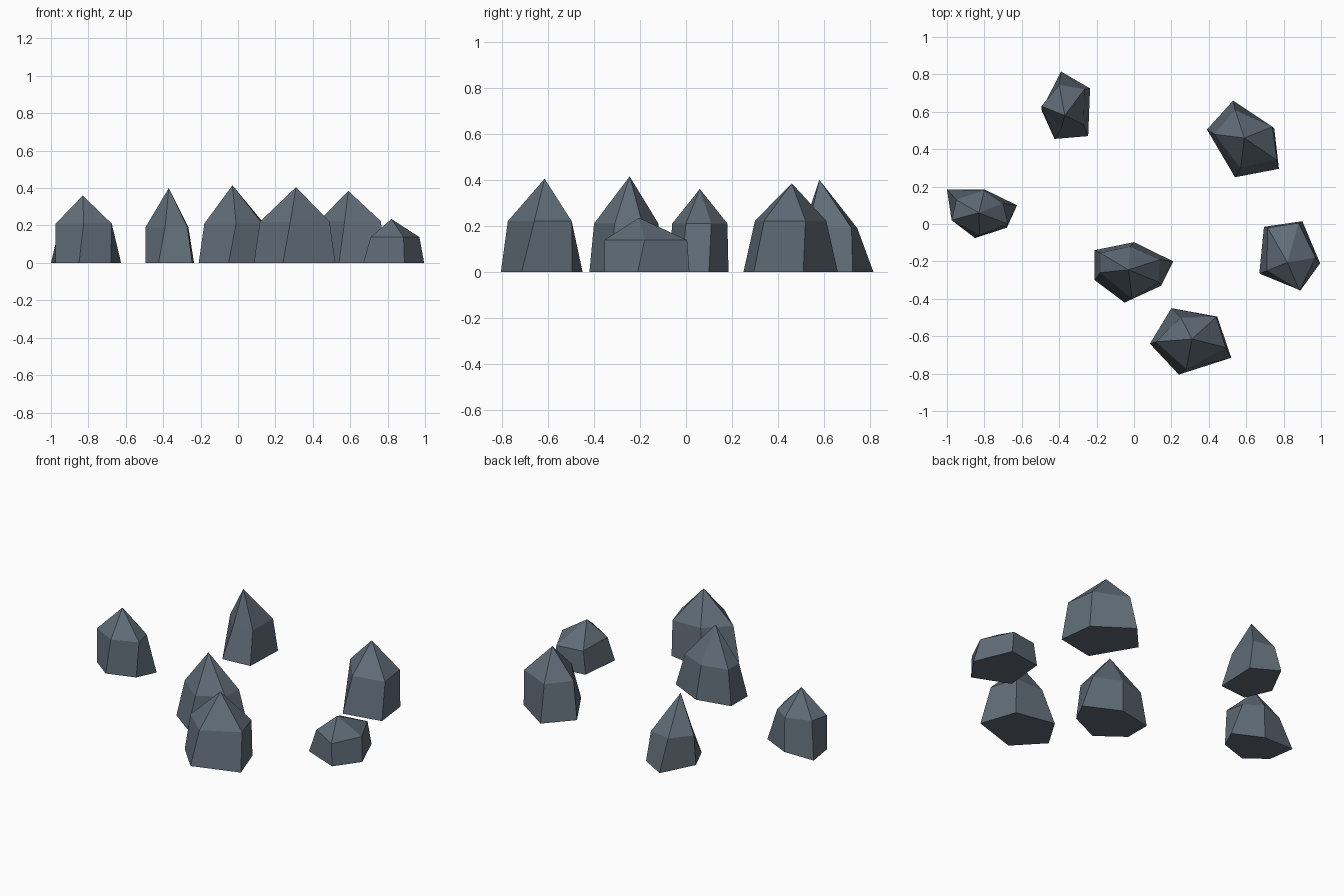
import bpy, bmesh

slate = bpy.data.materials.new("slate_grey")
slate.diffuse_color = (0.118, 0.150, 0.185, 1.0)


def rock(name, apex, shoulder_z, base, shoulder):
    """Faceted boulder: ground outline, shoulder ring and pointed cap."""
    bm = bmesh.new()
    low = [bm.verts.new((x, y, 0)) for x, y in base]
    ring = [bm.verts.new((x, y, shoulder_z)) for x, y in shoulder]
    tip = bm.verts.new(apex)
    bm.faces.new(low)
    n = len(low)
    for i in range(n):
        j = (i + 1) % n
        bm.faces.new((low[i], low[j], ring[j], ring[i]))
        bm.faces.new((ring[i], ring[j], tip))
    bmesh.ops.recalc_face_normals(bm, faces=bm.faces)
    mesh = bpy.data.meshes.new(name)
    bm.to_mesh(mesh)
    bm.free()
    mesh.materials.append(slate)
    bpy.context.collection.objects.link(bpy.data.objects.new(name, mesh))


# Front boulder
rock("front_rock", (0.31, -0.615, 0.405), 0.22,
     [(0.085, -0.64), (0.20, -0.45), (0.445, -0.495), (0.52, -0.715), (0.24, -0.805)],
     [(0.117, -0.63), (0.25, -0.50), (0.44, -0.497), (0.49, -0.66), (0.28, -0.775)])

# Central boulder, six sided
rock("middle_rock", (-0.03, -0.245, 0.415), 0.21,
     [(-0.21, -0.14), (0.0, -0.097), (0.21, -0.20), (0.145, -0.33), (-0.05, -0.42), (-0.21, -0.30)],
     [(-0.18, -0.155), (-0.02, -0.12), (0.14, -0.19), (0.13, -0.31), (-0.01, -0.40), (-0.18, -0.26)])

# Left boulder, six sided
rock("left_rock", (-0.83, 0.06, 0.36), 0.21,
     [(-1.0, 0.185), (-0.80, 0.185), (-0.625, 0.10), (-0.68, -0.02), (-0.85, -0.075), (-0.975, 0.02)],
     [(-0.95, 0.13), (-0.80, 0.18), (-0.70, 0.11), (-0.675, 0.0), (-0.825, -0.06), (-0.975, 0.02)])

# Back left boulder
rock("back_left_rock", (-0.37, 0.58, 0.40), 0.19,
     [(-0.39, 0.815), (-0.235, 0.725), (-0.245, 0.47), (-0.425, 0.455), (-0.495, 0.61)],
     [(-0.40, 0.745), (-0.265, 0.72), (-0.27, 0.53), (-0.39, 0.51), (-0.495, 0.63)])

# Back right boulder
rock("back_right_rock", (0.59, 0.46, 0.385), 0.222,
     [(0.39, 0.505), (0.53, 0.66), (0.75, 0.51), (0.775, 0.295), (0.54, 0.25)],
     [(0.43, 0.48), (0.54, 0.61), (0.74, 0.52), (0.765, 0.34), (0.57, 0.30)])

# Small squat boulder on the right
rock("small_rock", (0.82, -0.205, 0.235), 0.138,
     [(0.695, -0.015), (0.90, 0.015), (0.995, -0.21), (0.89, -0.355), (0.67, -0.265)],
     [(0.715, -0.02), (0.88, 0.005), (0.97, -0.18), (0.885, -0.355), (0.71, -0.25)])
